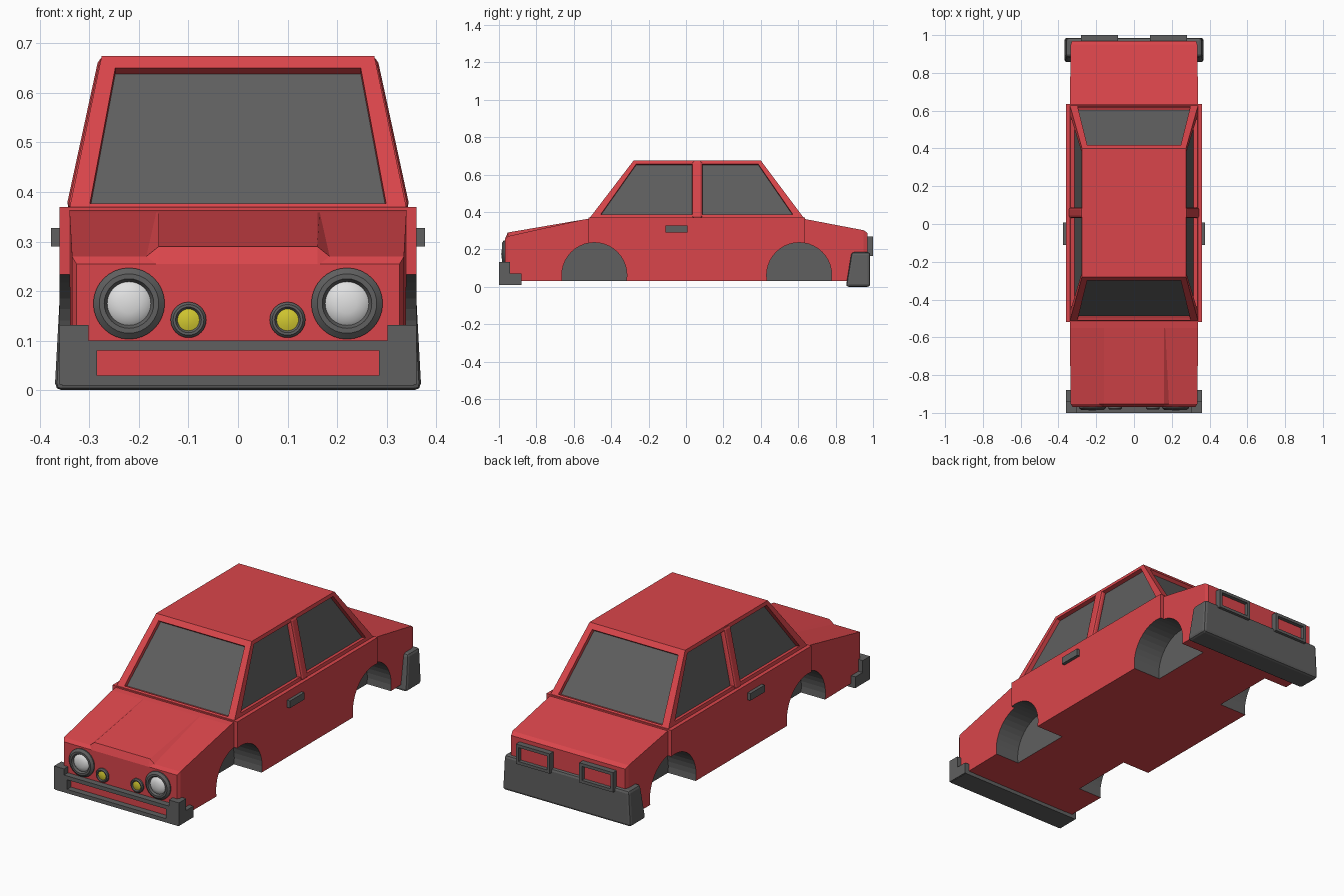
import bpy, bmesh, math
from mathutils import Vector, Matrix

cube = bpy.data.objects.get("Cube")
if cube:
    bpy.data.objects.remove(cube, do_unlink=True)


def material(name, rgb):
    m = bpy.data.materials.new(name)
    m.use_nodes = True
    m.diffuse_color = (*rgb, 1)
    m.node_tree.nodes["Principled BSDF"].inputs["Base Color"].default_value = (*rgb, 1)
    return m


RED = material("paint_red", (0.70, 0.06, 0.07))
GREY = material("trim_grey", (0.115, 0.115, 0.115))
WHITE = material("lamp_white", (0.75, 0.75, 0.75))
YELLOW = material("lamp_yellow", (0.65, 0.58, 0.03))


def finish(name, bm, mats):
    bmesh.ops.remove_doubles(bm, verts=bm.verts, dist=0.0002)
    bmesh.ops.recalc_face_normals(bm, faces=bm.faces)
    me = bpy.data.meshes.new(name)
    bm.to_mesh(me)
    bm.free()
    for m in mats:
        me.materials.append(m)
    ob = bpy.data.objects.new(name, me)
    bpy.context.collection.objects.link(ob)
    return ob


def apply(ob, kind, **settings):
    mod = ob.modifiers.new(kind, kind)
    for key, value in settings.items():
        setattr(mod, key, value)
    bpy.context.view_layer.objects.active = ob
    bpy.ops.object.modifier_apply(modifier=mod.name)


def quad(bm, pts, mat=0):
    bm.faces.new([bm.verts.new(p) for p in pts]).material_index = mat


def recess(bm, c, margin, depth):
    """Frame, reveal and sunk pane inside the quad c (bl, br, tr, tl)."""
    u, low, high = margin
    at = lambda s, t: c[0].lerp(c[1], s).lerp(c[3].lerp(c[2], s), t)
    rim = [at(u, low), at(1 - u, low), at(1 - u, 1 - high), at(u, 1 - high)]
    inward = -(c[1] - c[0]).cross(c[3] - c[0]).normalized() * depth
    pane = [p + inward for p in rim]
    for i in range(4):
        j = (i + 1) % 4
        quad(bm, (c[i], c[j], rim[j], rim[i]))
        quad(bm, (rim[i], rim[j], pane[j], pane[i]))
    quad(bm, pane, 1)


def frustum(name, base, top, mats, panes={}):
    """base and top are (x0, x1, y0, y1, z); panes maps side number to recess."""
    def ring(x0, x1, y0, y1, z):
        return [Vector(p) for p in ((x0, y0, z), (x1, y0, z), (x1, y1, z), (x0, y1, z))]
    b, t = ring(*base), ring(*top)
    bm = bmesh.new()
    quad(bm, b[::-1])
    quad(bm, t)
    for i in range(4):
        j = (i + 1) % 4
        side = (b[i], b[j], t[j], t[i])
        if i in panes:
            recess(bm, side, *panes[i])
        else:
            quad(bm, side)
    return finish(name, bm, mats)


def box(name, x0, x1, y0, y1, z0, z1, mat):
    return frustum(name, (x0, x1, y0, y1, z0), (x0, x1, y0, y1, z1), [mat])


def loft(name, sections):
    """Sections are (y, half width, edge height, centre height)."""
    bm = bmesh.new()
    rings = []
    for y, w, edge, mid in sections:
        half = [(w, 0.03), (w, edge), (0.165 if mid == edge else 0.185, edge), (0.16, mid)]
        outline = half + [(-x, z) for x, z in reversed(half)]
        rings.append([bm.verts.new((x, y, z)) for x, z in outline])
    for a, b in zip(rings, rings[1:]):
        for i in range(len(a)):
            j = (i + 1) % len(a)
            bm.faces.new((a[i], a[j], b[j], b[i]))
    bm.faces.new(rings[0])
    bm.faces.new(rings[-1])
    return finish(name, bm, [RED, GREY])


def lamp(name, x, z, profile, lens_start, lens):
    """Turned lamp facing forward; profile is (radius, projection)."""
    bm = bmesh.new()
    n = 32
    for k, ((r0, d0), (r1, d1)) in enumerate(zip(profile, profile[1:])):
        for i in range(n):
            a, b = (2 * math.pi * v / n for v in (i, i + 1))
            pt = lambda r, d, t: (x + r * math.cos(t), -0.966 - d, z + r * math.sin(t))
            pts = [pt(r0, d0, a), pt(r0, d0, b), pt(r1, d1, b)]
            if r1 > 0:
                pts.append(pt(r1, d1, a))
            quad(bm, pts, int(k >= lens_start))
    ob = finish(name, bm, [GREY, lens])
    bpy.ops.object.select_all(action='DESELECT')
    ob.select_set(True)
    bpy.context.view_layer.objects.active = ob
    bpy.ops.object.shade_smooth_by_angle(angle=math.radians(30))


# Lower body: nose with raised bonnet, wider middle, boot
nose = loft("nose", [(-0.50, 0.34, 0.366, 0.366), (-0.55, 0.34, 0.359, 0.359),
                     (-0.953, 0.335, 0.27, 0.29), (-0.968, 0.326, 0.255, 0.255)])
middle = frustum("middle_body", (-0.36, 0.36, -0.52, 0.635, 0.03),
                 (-0.36, 0.36, -0.52, 0.635, 0.37), [RED, GREY])
tail = loft("tail", [(0.61, 0.34, 0.367, 0.367), (0.95, 0.335, 0.302, 0.302),
                     (0.97, 0.328, 0.288, 0.288)])

# Wheel wells cut through the body panels
for y, panels in ((-0.49, (nose, middle)), (0.605, (middle, tail))):
    for side in (-1, 1):
        bm = bmesh.new()
        place = Matrix.Translation((side * 0.35, y, 0.062)) @ Matrix.Rotation(math.pi / 2, 4, 'Y')
        bmesh.ops.create_cone(bm, cap_ends=True, segments=40, radius1=0.174,
                              radius2=0.174, depth=0.3, matrix=place)
        for f in bm.faces:
            f.material_index = 1
        cutter = finish("well_cutter", bm, [RED, GREY])
        cutter.hide_render = True
        for panel in panels:
            apply(panel, 'BOOLEAN', operation='DIFFERENCE', solver='EXACT', object=cutter)
        bpy.data.objects.remove(cutter, do_unlink=True)

# Cabin with sunk windows
screen = ((0.058, 0.03, 0.08), 0.02)
side_window = ((0.04, 0.06, 0.06), 0.022)
frustum("cabin", (-0.34, 0.34, -0.515, 0.63, 0.368), (-0.275, 0.275, -0.28, 0.4, 0.675),
        [RED, GREY], {0: screen, 1: side_window, 2: screen, 3: side_window})

# Front bumper: slotted bar with raised corners and side returns
for name, z0, z1 in (("lower", 0.01, 0.03), ("upper", 0.08, 0.1)):
    box("front_bumper_" + name, -0.355, 0.355, -1, -0.955, z0, z1, GREY)
box("front_bumper_base", -0.355, 0.355, -0.96, -0.88, 0.01, 0.029, GREY)

# Rear bumper
rear = frustum("rear_bumper", (-0.37, 0.37, 0.855, 0.985, 0),
               (-0.36, 0.36, 0.885, 0.985, 0.185), [GREY])
apply(rear, 'BEVEL', width=0.014, segments=2)

# Paired parts
for s, label in ((1, "left"), (-1, "right")):
    def pair(name, x0, x1, *rest):
        a, b = sorted((s * x0, s * x1))
        return box(label + name, a, b, *rest)

    pair("_bumper_end", 0.285, 0.36, -1, -0.94, 0.012, 0.1, GREY)
    pair("_bumper_corner", 0.302, 0.36, -1, -0.94, 0.09, 0.132, GREY)
    pair("_bumper_return", 0.30, 0.36, -0.95, -0.88, 0.012, 0.07, GREY)
    pair("_door_handle", 0.35, 0.377, -0.11, 0.008, 0.29, 0.327, GREY)

    # Door pillar following the slope of the side
    lo, hi = sorted((s * 0.31, s * 0.347)), sorted((s * 0.247, s * 0.281))
    pillar = frustum(label + "_pillar", (*lo, 0.032, 0.088, 0.367),
                     (*hi, 0.032, 0.088, 0.672), [RED])
    apply(pillar, 'BEVEL', width=0.012, segments=2)

    # Tail lamp with sunk panel
    a, b = sorted((s * 0.085, s * 0.28))
    frustum(label + "_tail_lamp", (a, b, 0.96, 1, 0.165), (a, b, 0.96, 1, 0.268),
            [GREY, RED], {2: ((0.08, 0.15, 0.15), 0.02)})

    lamp(label + "_headlamp", s * 0.22, 0.175,
         [(0.072, 0), (0.072, 0.008), (0.06, 0.018), (0.05, 0.018), (0.044, 0.008),
          (0.036, 0.015), (0.02, 0.02), (0, 0.022)], 4, WHITE)
    lamp(label + "_fog_lamp", s * 0.1, 0.142,
         [(0.036, 0), (0.036, 0.01), (0.031, 0.016), (0.026, 0.016), (0.022, 0.01),
          (0.012, 0.013), (0, 0.014)], 4, YELLOW)
